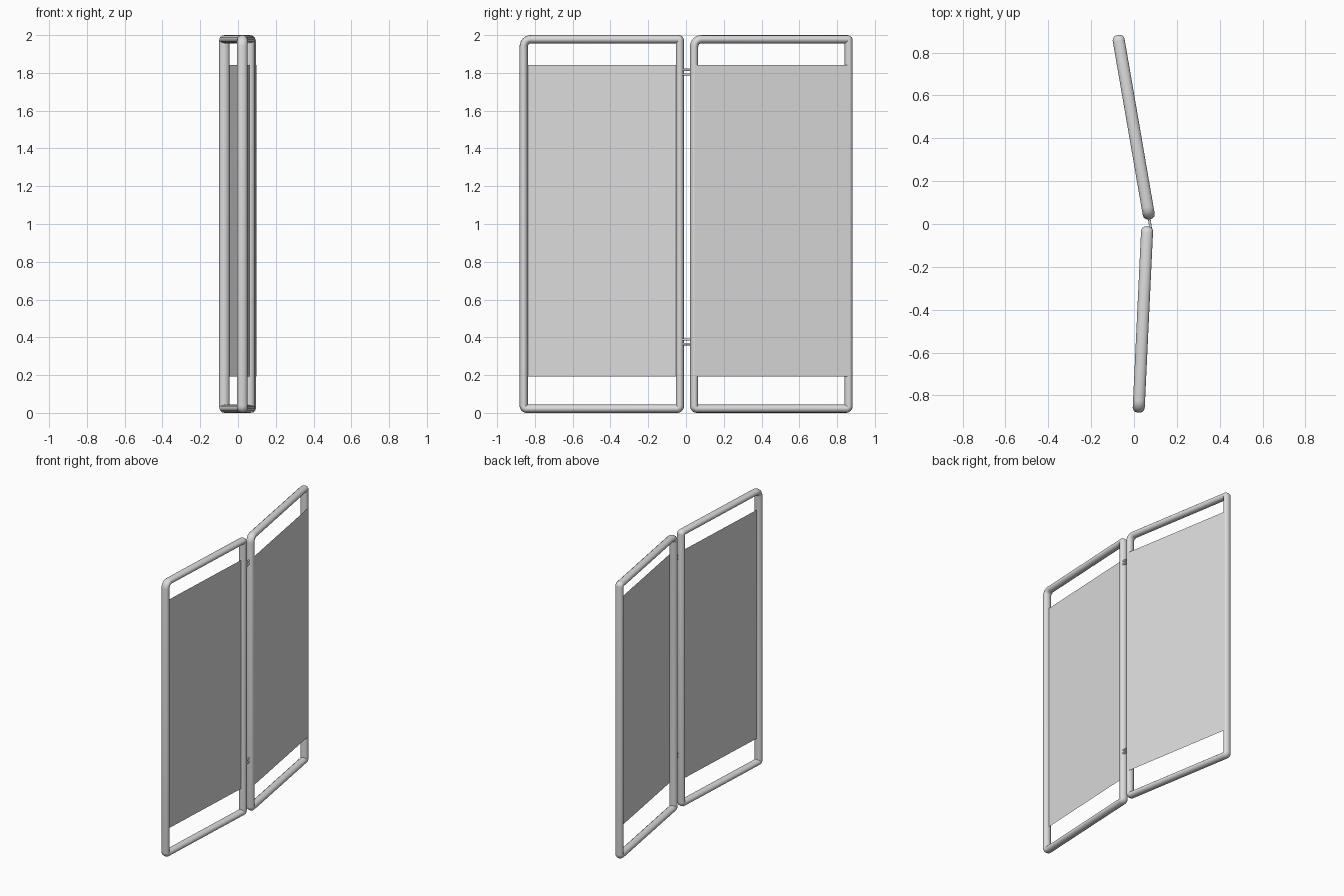
import bpy, math
from mathutils import Matrix, Vector

cube = bpy.data.objects.get("Cube")
if cube:
    bpy.data.objects.remove(cube, do_unlink=True)

grey = bpy.data.materials.new("light_grey")
grey.use_nodes = True
grey.diffuse_color = (0.71, 0.71, 0.71, 1)
grey.node_tree.nodes["Principled BSDF"].inputs["Base Color"].default_value = (0.71, 0.71, 0.71, 1)

TUBE = 0.022        # tube half width within the panel plane
DEPTH = 0.028       # tube half depth across the panel
LOW, HIGH = TUBE, 2 - TUBE


def add(name, data, matrix):
    obj = bpy.data.objects.new(name, data)
    bpy.context.collection.objects.link(obj)
    data.materials.append(grey)
    obj.matrix_world = matrix
    return obj


def tube(name, points, radius, matrix, cyclic):
    curve = bpy.data.curves.new(name, "CURVE")
    curve.dimensions = "3D"
    curve.bevel_depth = radius
    curve.bevel_resolution = 4
    curve.use_fill_caps = not cyclic
    spline = curve.splines.new("POLY")
    spline.points.add(len(points) - 1)
    for p, co in zip(spline.points, points):
        p.co = (*co, 1)
    spline.use_cyclic_u = cyclic
    spline.use_smooth = True
    obj = add(name, curve, matrix)
    bpy.ops.object.select_all(action="DESELECT")
    obj.select_set(True)
    bpy.context.view_layer.objects.active = obj
    bpy.ops.object.convert(target="MESH")
    bpy.ops.object.shade_smooth_by_angle(angle=math.radians(50))


def rounded_frame(width):
    # The top corner at the front end has the widest bend
    corners = [((0, LOW), 0.015, 180), ((width, LOW), 0.015, 270),
               ((width, HIGH), 0.008, 0), ((0, HIGH), 0.038, 90)]
    points = []
    for (x, y), r, start in corners:
        cx = x + (r if x == 0 else -r)
        cy = y + (r if y == LOW else -r)
        for i in range(7):
            a = math.radians(start + i * 15)
            points.append((cx + r * math.cos(a), cy + r * math.sin(a), 0))
    return points


def panel(prefix, start, end, sheet_offset):
    along = Vector((*end, 0)) - Vector((*start, 0))
    width = along.length
    along.normalize()
    up = Vector((0, 0, 1))
    matrix = Matrix((along, up, along.cross(up))).transposed().to_4x4()
    matrix.translation = (*start, 0)

    # Oval tube frame
    flatten = Matrix.Diagonal((1, 1, DEPTH / TUBE, 1))
    tube(prefix + "_frame", rounded_frame(width), TUBE, matrix @ flatten, True)

    # Stretched cloth sheet, running between the tube centres
    outline = [(0, 0.193), (width, 0.193), (width, 1.843), (0, 1.843)]
    mesh = bpy.data.meshes.new(prefix + "_sheet")
    mesh.from_pydata([(x, z, sheet_offset) for x, z in outline], [], [(0, 1, 2, 3)])
    add(prefix + "_sheet", mesh, matrix)


# The back sheet lies against the outer face of its frame
panel("front_panel", (0.022, -0.859), (0.061, -0.032), 0)
panel("back_panel", (0.069, 0.043), (-0.072, 0.861), DEPTH + 0.0005)

# Paired hinge pins joining the two frames
for name, z in (("lower", 0.376), ("upper", 1.804)):
    for side, dz in (("bottom", -0.012), ("top", 0.012)):
        tube(f"{name}_hinge_{side}_pin",
             [(0.079, -0.03, z + dz), (0.069, 0.04, z + dz)],
             0.006, Matrix.Identity(4), False)
